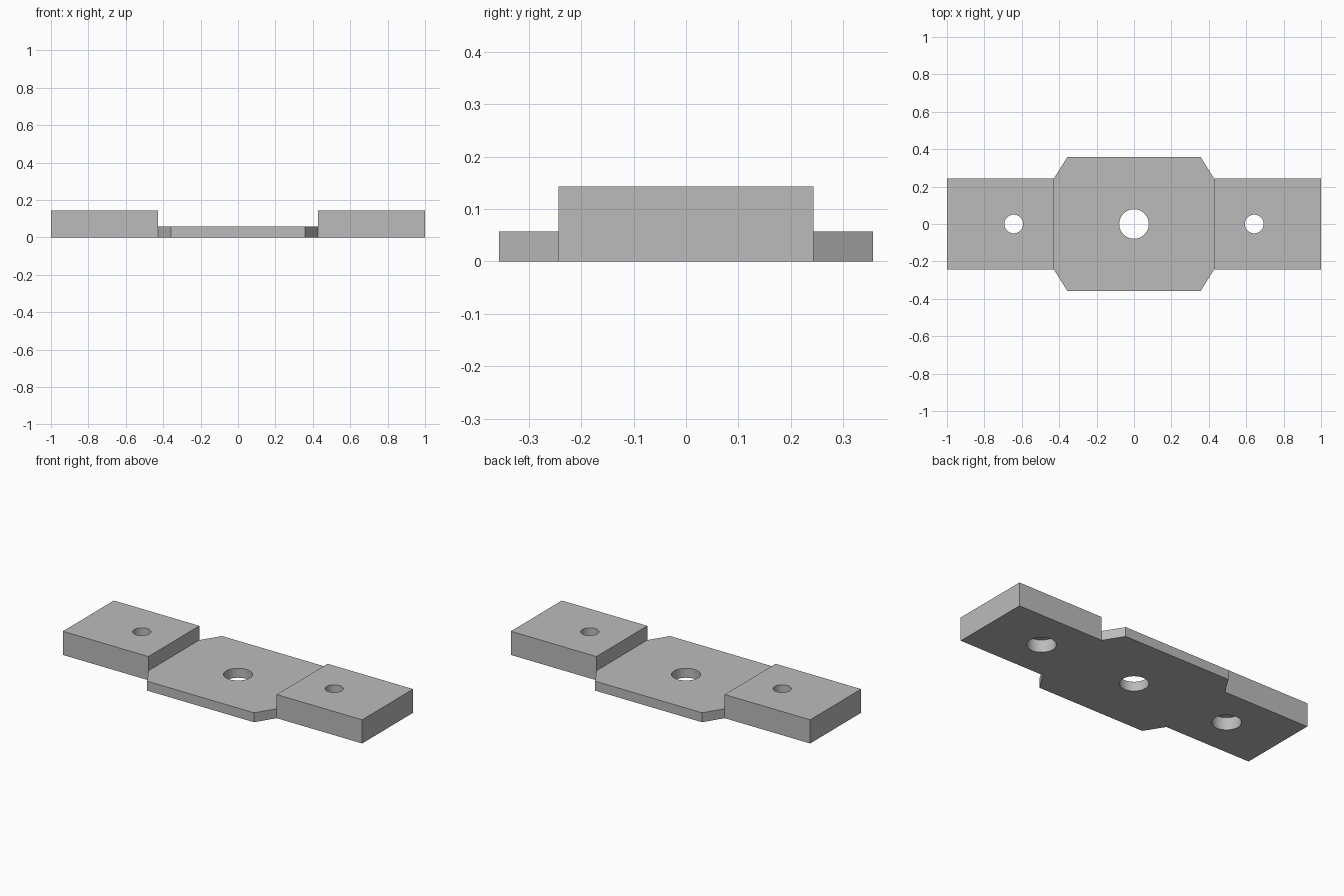
import bpy
import bmesh
from math import radians

if "Cube" in bpy.data.objects:
    bpy.data.objects.remove(bpy.data.objects["Cube"])

# Main dimensions
END_X, STEP_X, WIDE_X = 1.0, 0.4286, 0.357
PAD_Y, WIDE_Y = 0.243, 0.357
THIN, TALL = 0.057, 0.143
PAD_HOLE_X = 0.643

# Single grey metal
metal = bpy.data.materials.new("grey_metal")
metal.use_nodes = True
grey = (0.5, 0.5, 0.5, 1)
metal.diffuse_color = grey
metal.node_tree.nodes["Principled BSDF"].inputs["Base Color"].default_value = grey

bm = bmesh.new()


def cap(outline, z):
    bm.faces.new([bm.verts.new((x, y, z)) for x, y in outline])


def walls(outline, z0, z1):
    for (ax, ay), (bx, by) in zip(outline, outline[1:] + outline[:1]):
        corners = ((ax, ay, z0), (bx, by, z0), (bx, by, z1), (ax, ay, z1))
        bm.faces.new([bm.verts.new(c) for c in corners])


# Outlines: right half profile mirrored around the centre
quarter = [(STEP_X, PAD_Y), (WIDE_X, WIDE_Y)]
top_edge = quarter + [(-x, y) for x, y in reversed(quarter)]
middle = top_edge + [(-x, -y) for x, y in top_edge]
half = [(END_X, PAD_Y)] + top_edge + [(-END_X, PAD_Y)]
whole = half + [(-x, -y) for x, y in half]

# Thin plate with chamfered corners, and a tall pad at each end
cap(whole, 0)
walls(whole, 0, THIN)
cap(middle, THIN)
for s in (-1, 1):
    pad = [(s * STEP_X, -PAD_Y), (s * END_X, -PAD_Y),
           (s * END_X, PAD_Y), (s * STEP_X, PAD_Y)]
    walls(pad, THIN, TALL)
    cap(pad, TALL)

bmesh.ops.remove_doubles(bm, verts=bm.verts[:], dist=0.0001)
bmesh.ops.recalc_face_normals(bm, faces=bm.faces[:])
bmesh.ops.dissolve_limit(bm, angle_limit=radians(1), verts=bm.verts[:], edges=bm.edges[:])
mesh = bpy.data.meshes.new("mounting_plate")
bm.to_mesh(mesh)
bm.free()
plate = bpy.data.objects.new("mounting_plate", mesh)
bpy.context.scene.collection.objects.link(plate)
mesh.materials.append(metal)


def drill(x, radius, z0, z1):
    bpy.ops.mesh.primitive_cylinder_add(vertices=48, radius=radius, depth=z1 - z0,
                                        location=(x, 0, (z0 + z1) / 2))
    cutter = bpy.context.object
    cutter.hide_render = True
    cutter.data.materials.append(metal)
    cut = plate.modifiers.new("hole", "BOOLEAN")
    cut.operation = "DIFFERENCE"
    cut.solver = "EXACT"
    cut.object = cutter
    bpy.ops.object.select_all(action="DESELECT")
    plate.select_set(True)
    bpy.context.view_layer.objects.active = plate
    bpy.ops.object.modifier_apply(modifier=cut.name)
    bpy.data.objects.remove(cutter)


# Centre hole, then pad holes counterbored from underneath
drill(0, 0.079, -0.1, 0.3)
for s in (-1, 1):
    drill(s * PAD_HOLE_X, 0.05, -0.1, 0.3)
    drill(s * PAD_HOLE_X, 0.079, -0.1, 0.075)

bpy.ops.object.shade_smooth_by_angle(angle=radians(30))
